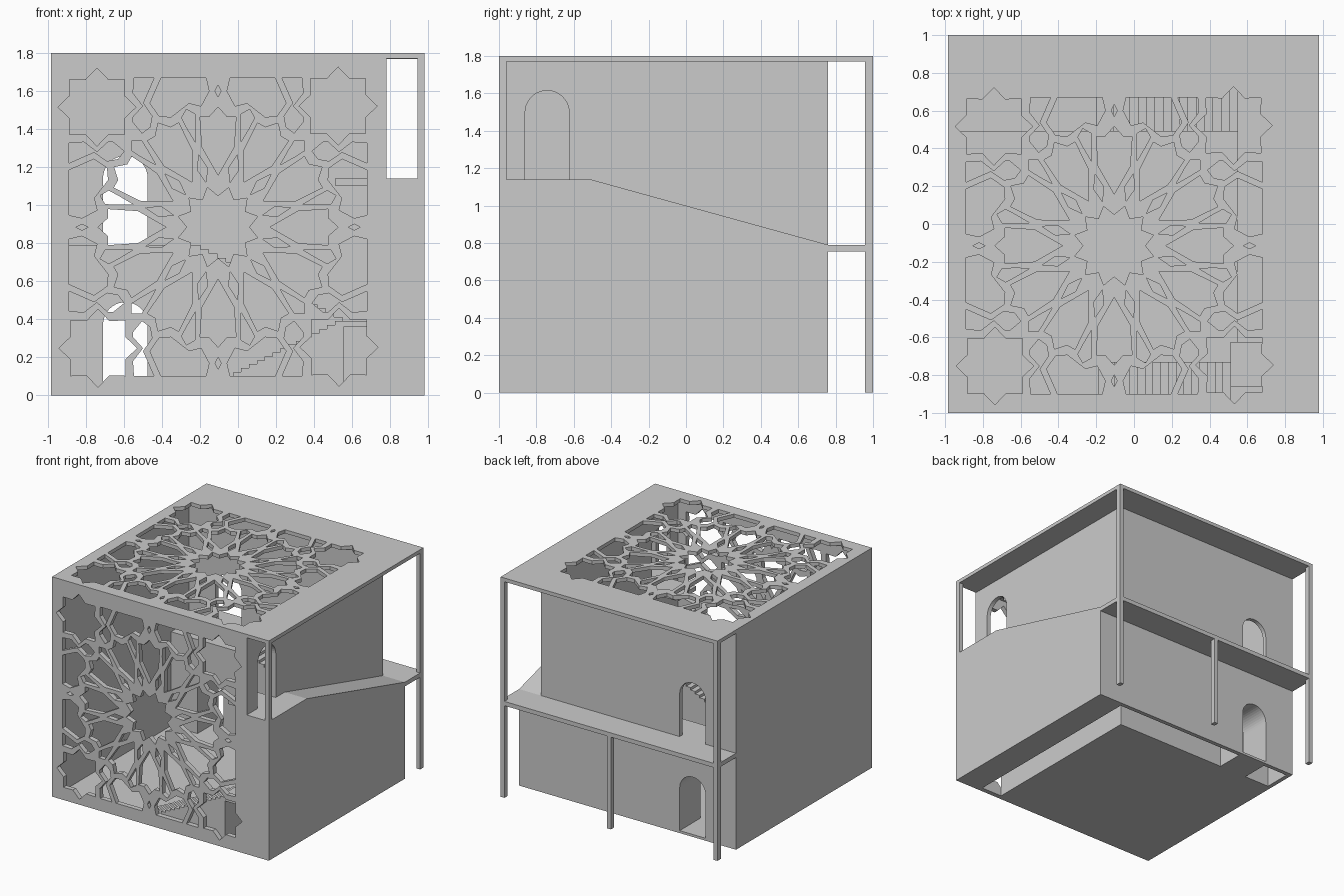
import bpy, bmesh
from math import sin, cos, pi, radians

if "Cube" in bpy.data.objects:
    bpy.data.objects.remove(bpy.data.objects["Cube"])


def plate(name, outlines, axis, lo, hi):
    """Filled 2D outlines (first = edge, others = holes) extruded along an axis."""
    cu = bpy.data.curves.new(name, 'CURVE')
    cu.dimensions = '2D'
    cu.fill_mode = 'BOTH'
    cu.extrude = (hi - lo) / 2
    for pts in outlines:
        sp = cu.splines.new('POLY')
        sp.points.add(len(pts) - 1)
        for p, (u, v) in zip(sp.points, pts):
            p.co = (u, v, 0, 1)
        sp.use_cyclic_u = True
    tmp = bpy.data.objects.new(name + "_outline", cu)
    bpy.context.collection.objects.link(tmp)
    bpy.context.view_layer.update()
    me = bpy.data.meshes.new_from_object(tmp.evaluated_get(bpy.context.evaluated_depsgraph_get()))
    bpy.data.objects.remove(tmp)
    mid = (lo + hi) / 2
    for vert in me.vertices:
        u, v, w = vert.co
        w += mid
        vert.co = {'x': (w, u, v), 'y': (u, w, v), 'z': (u, v, w)}[axis]
    bm = bmesh.new()
    bm.from_mesh(me)
    bmesh.ops.remove_doubles(bm, verts=bm.verts, dist=1e-5)
    bmesh.ops.recalc_face_normals(bm, faces=bm.faces)
    bm.to_mesh(me)
    bm.free()
    for f in me.polygons:
        f.use_smooth = False
    ob = bpy.data.objects.new(name, me)
    bpy.context.collection.objects.link(ob)
    return ob


def rect(u0, u1, v0, v1):
    return [(u0, v0), (u1, v0), (u1, v1), (u0, v1)]


def box(name, x0, x1, y0, y1, z0, z1):
    return plate(name, [rect(x0, x1, y0, y1)], 'z', z0, z1)


def arch(u0, u1, v0, v1, n=20):
    r, c = (u1 - u0) / 2, (u0 + u1) / 2
    return [(u0, v0), (u1, v0)] + [(c + r * cos(pi * i / n), v1 - r + r * sin(pi * i / n))
                                   for i in range(n + 1)]


def turn(pts, deg):
    c, s = cos(radians(deg)), sin(radians(deg))
    return [(x * c + y * s, y * c - x * s) for x, y in pts]


def star(n, r1, r2, start, c=(0, 0)):
    return [(c[0] + r * cos(start + pi * i / n), c[1] + r * sin(start + pi * i / n))
            for i in range(2 * n) for r in [(r1, r2)[i % 2]]]


def lattice(cu, cv):
    """Holes of the twelve-fold rosette screen, drawn in 1/190 units."""
    petal = [(0, 52), (16, 80), (18, 110), (9, 110), (0, 120), (-9, 110), (-18, 110), (-16, 80)]
    kite = [(0, 46), (5, 60), (0, 75), (-5, 60)]
    dart = [(0, 88), (4.5, 104), (7, 115), (0, 122), (-7, 115), (-4.5, 104)]
    edge = [(12, 149), (9, 136), (17, 121), (29, 124), (38, 117), (47, 110), (59, 111),
            (68, 124), (57, 149)]
    corner = [(64, 149), (75, 124), (66, 111), (68, 100), (76, 94), (85, 105), (85, 110),
              (75, 121), (85, 134), (84, 149)]
    gem = [(0, 130), (3, 136), (0, 142), (-3, 136)]
    holes = [star(12, 41, 31, radians(15))]
    for k in range(12):
        holes += [turn(petal, 30 * k), turn(kite, 30 * k + 15), turn(dart, 30 * k + 15)]
    for k in range(4):
        for shape in (edge, corner):
            holes += [turn(shape, 90 * k), turn([(-x, y) for x, y in shape], 90 * k)]
        holes += [turn(gem, 90 * k), turn(star(8, 39, 29.5, 0, (120, 121)), 90 * k)]
    return [[(cu + x / 190, cv + y / 190) for x, y in h] for h in holes]


L, R = -0.985, 0.98
DOOR = (-0.71, -0.475)

# screened front wall and roof
plate("front_wall", [rect(L, R, 0, 1.8), rect(0.78, 0.945, 1.14, 1.772)]
      + lattice(-0.105, 0.885), 'y', -1, -0.96)
plate("roof", [rect(L, R, -0.96, 1)] + lattice(-0.105, -0.115), 'z', 1.77, 1.8)

# outer walls with arched doorways
box("left_wall", L, -0.95, -0.96, 0.76, 0, 1.77)
plate("back_wall", [rect(-0.95, 0.78, 0, 1.77), arch(*DOOR, 0.02, 0.49),
                    arch(*DOOR, 0.79, 1.26)], 'y', 0.725, 0.76)
plate("right_wall", [rect(-0.96, 0.725, 0, 1.77), arch(-0.86, -0.625, 1.14, 1.615)],
      'x', 0.745, 0.78)

# outside ramp and rear balcony with posts
plate("side_ramp", [[(-0.96, 0), (0.76, 0), (0.76, 0.79), (-0.51, 1.14), (-0.96, 1.14)]],
      'x', 0.78, R)
box("balcony", L, R, 0.76, 1, 0.755, 0.79)
for name, x in (("left", L), ("right", R - 0.035)):
    box(name + "_post_lower", x, x + 0.035, 0.957, 1, 0, 0.755)
    box(name + "_post_upper", x, x + 0.035, 0.957, 1, 0.79, 1.77)
box("middle_post", -0.02, 0.015, 0.957, 1, 0, 0.755)

# ground floor with the doorway tongue
plate("floor", [[(-0.95, -0.96), (0.545, -0.96), (0.545, 0.49), (DOOR[1], 0.49),
                 (DOOR[1], 0.725), (DOOR[0], 0.725), (DOOR[0], 0.49), (-0.95, 0.49)]],
      'z', 0, 0.02)

# front flight of stairs, rising to the right
N = 18
steps = [(0.545, 0.02), (0.545, 0.39)]
run, rise = 0.74 / N, 0.37 / N
for i in range(N):
    x = 0.51 - run * i
    steps += [(x, 0.39 - rise * i), (x, 0.39 - rise * (i + 1))]
plate("front_stairs", [steps], 'y', -0.96, -0.73)

# low gallery along the right wall
box("gallery", 0.545, 0.745, -0.96, 0.725, 0.36, 0.39)
box("gallery_side", 0.545, 0.555, -0.96, 0.5, 0, 0.36)

# back flight, rising to the left up to the walkway
run, rise = 0.79 / N, 0.4 / N
side = [(-0.95, 0), (0.555, 0), (0.555, 0.39)]
for i in range(N):
    x, z = 0.55 - run * i, 0.39 + rise * (i + 1)
    side += [(x, z - rise), (x, z)]
    box("back_step", x - run, x, 0.5, 0.725, z - 0.045, z)
side += [(-0.95, 0.79)]
plate("stair_side_wall", [side, arch(*DOOR, 0.02, 0.49)], 'y', 0.49, 0.5)
box("walkway", -0.95, -0.24, 0.5, 0.725, 0.755, 0.79)

# vaulted passage under the walkway
inner = arch(*DOOR, 0.0, 0.49)
outer = arch(DOOR[0] - 0.01, DOOR[1] + 0.01, 0.0, 0.5)
plate("passage_vault", [outer[1:] + outer[:1] + inner[:1] + inner[:1:-1] + inner[1:2]],
      'y', 0.5, 0.725)

# small inner landing at the side doorway
box("inner_landing", 0.51, 0.745, -0.86, -0.625, 1.105, 1.14)
